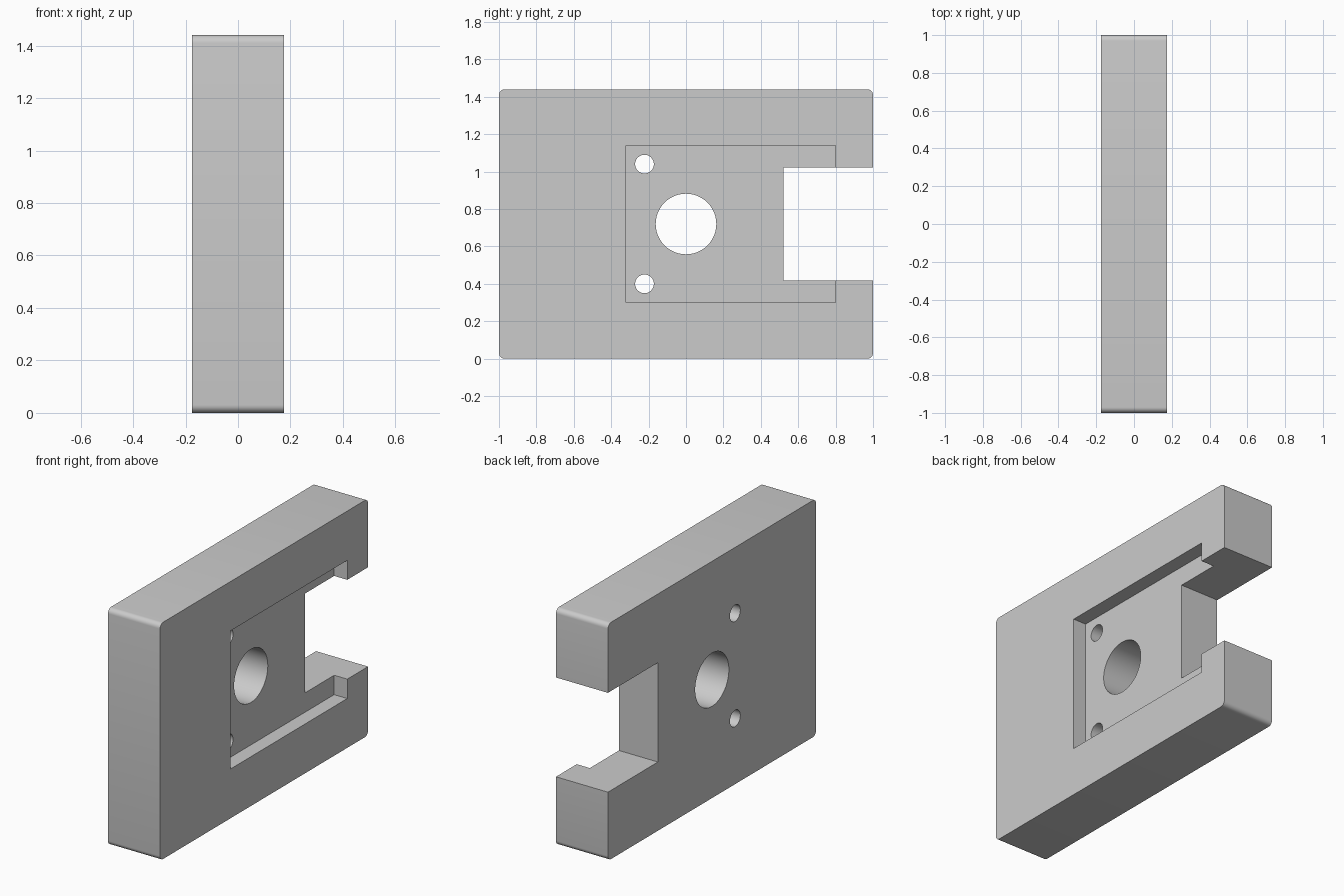
import bpy
import bmesh
import math

default = bpy.data.objects.get("Cube")
if default:
    bpy.data.objects.remove(default, do_unlink=True)

# Overall block and feature layout
THICK, LENGTH, HEIGHT = 0.35, 2.0, 1.44
MID = HEIGHT / 2
RECESS_DEPTH = 0.088

grey = bpy.data.materials.new("plain grey")
grey.use_nodes = True
colour = (0.6, 0.6, 0.6, 1)
grey.diffuse_color = colour
grey.node_tree.nodes["Principled BSDF"].inputs["Base Color"].default_value = colour


def box(name, x, y, z):
    """Box from (low, high) ranges along each axis."""
    spans = (x, y, z)
    bpy.ops.mesh.primitive_cube_add(size=1, location=[sum(s) / 2 for s in spans])
    ob = bpy.context.object
    ob.name = name
    ob.scale = [s[1] - s[0] for s in spans]
    bpy.ops.object.transform_apply(location=True, rotation=False, scale=True)
    return ob


def bore(name, y, z, radius):
    """Cylinder along x, longer than the block is thick."""
    bpy.ops.mesh.primitive_cylinder_add(vertices=64, radius=radius, depth=1,
                                        location=(0, y, z),
                                        rotation=(0, math.pi / 2, 0))
    ob = bpy.context.object
    ob.name = name
    bpy.ops.object.transform_apply(location=True, rotation=True, scale=True)
    return ob


# Block with its four long corners rounded
block = box("slotted_block", (-THICK / 2, THICK / 2), (-LENGTH / 2, LENGTH / 2), (0, HEIGHT))
bm = bmesh.new()
bm.from_mesh(block.data)
corners = [e for e in bm.edges if abs(e.verts[0].co.x - e.verts[1].co.x) > 0.1]
bmesh.ops.bevel(bm, geom=corners, offset=0.03, segments=6, profile=0.5, affect='EDGES')
bm.to_mesh(block.data)
bm.free()
block.data.materials.append(grey)

# Cutters: shallow recess on the right face, open slot at the back, three bores
cutters = [
    box("recess_cutter", (THICK / 2 - RECESS_DEPTH, 0.5), (-0.32, 0.8), (MID - 0.42, MID + 0.42)),
    box("slot_cutter", (-0.5, 0.5), (0.52, 1.5), (MID - 0.302, MID + 0.302)),
    bore("centre_bore_cutter", 0, MID, 0.162),
]
for side in (-1, 1):
    cutters.append(bore("pin_bore_cutter", -0.222, MID + side * 0.32, 0.05))

for cutter in cutters:
    cutter.hide_render = True
    bpy.context.view_layer.objects.active = block
    mod = block.modifiers.new("cut", 'BOOLEAN')
    mod.operation = 'DIFFERENCE'
    mod.solver = 'EXACT'
    mod.object = cutter
    bpy.ops.object.modifier_apply(modifier=mod.name)
    bpy.data.objects.remove(cutter, do_unlink=True)

# Smooth the bores and rounded corners, keep the machined edges sharp
bpy.ops.object.select_all(action='DESELECT')
block.select_set(True)
bpy.context.view_layer.objects.active = block
bpy.ops.object.shade_smooth_by_angle(angle=math.radians(30))
